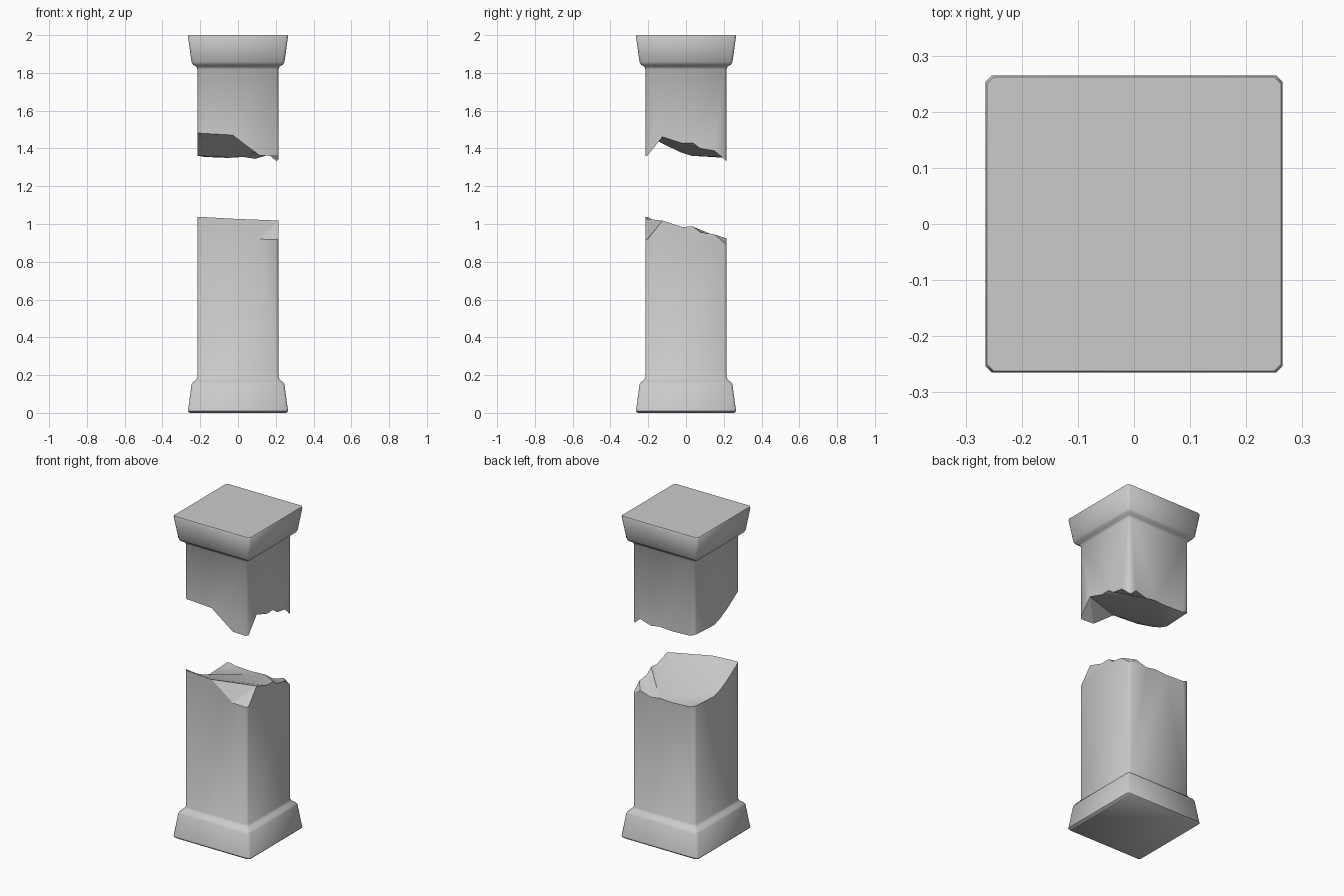
import bpy, bmesh
from math import radians

if "Cube" in bpy.data.objects:
    bpy.data.objects.remove(bpy.data.objects["Cube"])

W, C = 0.215, 0.012          # shaft half width, corner chamfer
E = W - C
GAP = 0.443                  # height between the two matching break surfaces

# Break line on each side, counter-clockwise: (position along side, height)
FRONT = [(-E, 1.038), (-0.03, 1.028), (0.115, 0.92), (E, 0.917)]
RIGHT = [(-E, 0.92), (-0.125, 1.018), (-0.02, 0.984), (0.035, 0.987),
         (0.075, 0.957), (0.15, 0.945), (E, 0.90)]
BACK = [(E, 0.89), (0.165, 0.924), (0.09, 0.902), (0.03, 0.912),
        (-0.055, 0.907), (-0.175, 0.912), (-E, 0.922)]
LEFT = [(E, 0.926), (0.03, 0.918), (-0.03, 0.937), (-0.1, 0.972), (-E, 1.038)]


def octagon(bm, h, z, c=C):
    """Square ring with chamfered corners, two points per side."""
    e = h - c
    pts = [(-e, -h), (e, -h), (h, -e), (h, e), (e, h), (-e, h), (-h, e), (-h, -e)]
    return [bm.verts.new((x, y, z)) for x, y in pts]


def break_sides(bm, dz):
    place = [lambda t: (t, -W), lambda t: (W, t), lambda t: (t, W), lambda t: (-W, t)]
    return [[bm.verts.new((*f(t), z + dz)) for t, z in side]
            for f, side in zip(place, (FRONT, RIGHT, BACK, LEFT))]


def make_piece(name, profile, dz):
    bm = bmesh.new()
    # moulded end
    rings = [octagon(bm, h, z) for h, z in profile]
    bm.faces.new(rings[0])
    for a, b in zip(rings, rings[1:]):
        for i in range(8):
            j = (i + 1) % 8
            bm.faces.new((a[i], a[j], b[j], b[i]))
    # shaft walls up to the break line
    last, sides = rings[-1], break_sides(bm, dz)
    for k in range(4):
        s, n = sides[k], sides[(k + 1) % 4]
        bm.faces.new([last[2 * k], last[2 * k + 1]] + s[::-1])
        bm.faces.new((last[2 * k + 1], last[(2 * k + 2) % 8], n[0], s[-1]))
    # broken surface: chipped front corner, then the sloping remainder
    f, r, b, l = sides
    broken = [bm.faces.new((f[1], f[2], r[1])),
              bm.faces.new((f[2], f[3], r[0], r[1])),
              bm.faces.new([f[0], f[1]] + r[1:] + b + l)]
    bmesh.ops.recalc_face_normals(bm, faces=bm.faces)
    rim = {e for fc in broken for e in fc.edges}
    for e in rim:
        e.smooth = False
    bmesh.ops.triangulate(bm, faces=[fc for fc in bm.faces if len(fc.verts) > 4])
    me = bpy.data.meshes.new(name)
    bm.to_mesh(me)
    bm.free()
    ob = bpy.data.objects.new(name, me)
    bpy.context.collection.objects.link(ob)
    bpy.ops.object.select_all(action='DESELECT')
    ob.select_set(True)
    bpy.context.view_layer.objects.active = ob
    bpy.ops.object.shade_smooth_by_angle(angle=radians(50))
    return ob


# Standing lower half with its plinth
make_piece("lower_pillar", [(0.255, 0.0), (0.265, 0.01), (0.246, 0.15),
                            (0.238, 0.163), (0.222, 0.175), (W, 0.19)], 0)
# Floating upper half with its capital
make_piece("upper_pillar", [(0.262, 2.0), (0.265, 1.993), (0.246, 1.858),
                            (0.238, 1.843), (0.222, 1.835), (W, 1.82)], GAP)
